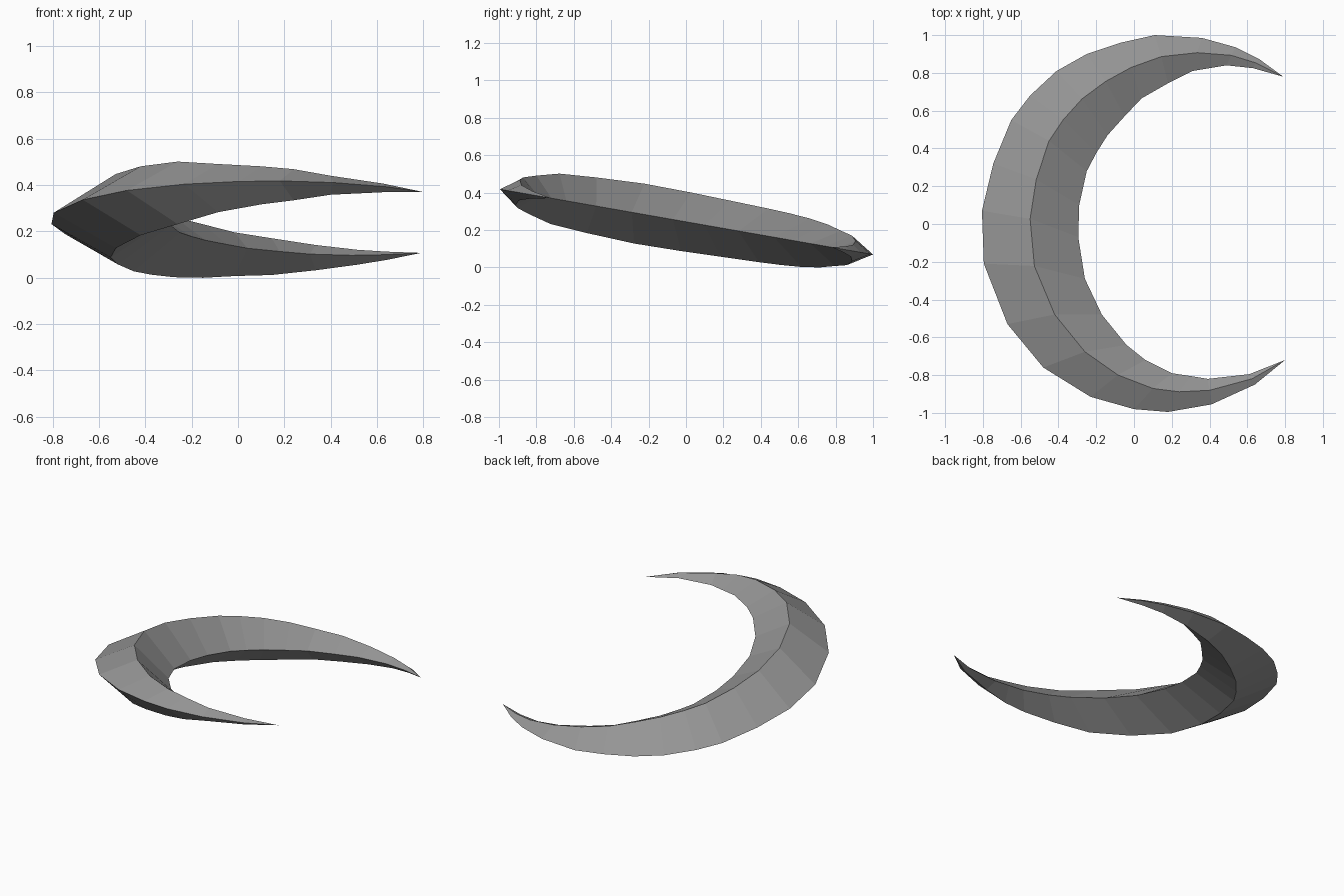
import bpy
import bmesh
from mathutils import Matrix, Vector

default_cube = bpy.data.objects.get("Cube")
if default_cube:
    bpy.data.objects.remove(default_cube, do_unlink=True)

# Plan outline of the blade, running from the back tip to the front tip
BACK_TIP, FRONT_TIP = (.79, .78), (.8, -.72)
OUTER = [(.66, .875), (.54, .935), (.36, .985), (.11, 1), (-.07, .96),
         (-.25, .9), (-.41, .81), (-.55, .68), (-.65, .55), (-.745, .32),
         (-.805, .07), (-.795, -.21), (-.67, -.53), (-.48, -.76),
         (-.23, -.915), (0, -.98), (.18, -.995), (.41, -.955), (.64, -.85)]
INNER = [(.63, .825), (.49, .84), (.31, .81), (.18, .745), (.04, .665),
         (-.05, .57), (-.14, .47), (-.2, .375), (-.25, .28), (-.29, .1),
         (-.295, -.07), (-.26, -.29), (-.17, -.48), (-.04, -.64),
         (.06, -.72), (.2, -.79), (.3, -.805), (.39, -.82), (.61, -.795)]
MID_HEIGHT = .243
SLOPE = -.175          # the blade leans down towards the back
RIDGE_RATIO = .3       # ridge height compared with blade width
normal = Vector((0, -SLOPE, 1)).normalized()


def on_plane(point):
    """Lift a plan point onto the leaning centre plane."""
    x, y = point
    return Vector((x, y, MID_HEIGHT + SLOPE * y))


def make_material(name, colour):
    material = bpy.data.materials.new(name)
    material.use_nodes = True
    material.diffuse_color = colour
    shader = next(n for n in material.node_tree.nodes if n.type == 'BSDF_PRINCIPLED')
    shader.inputs["Base Color"].default_value = colour
    return material


# Diamond cross-sections: outer edge, top ridge, inner edge, bottom ridge
bm = bmesh.new()
rings = []
for outer_point, inner_point in zip(OUTER, INNER):
    outer, inner = on_plane(outer_point), on_plane(inner_point)
    middle = (outer + inner) / 2
    rise = normal * (outer - inner).length * RIDGE_RATIO
    section = (outer, middle + rise, inner, middle - rise)
    rings.append([bm.verts.new(corner) for corner in section])

# Skin between neighbouring sections
for ring, following in zip(rings, rings[1:]):
    for i in range(4):
        j = (i + 1) % 4
        bm.faces.new((ring[i], ring[j], following[j], following[i]))

# Close both ends to sharp points
for tip_point, ring in ((BACK_TIP, rings[0]), (FRONT_TIP, rings[-1])):
    tip = bm.verts.new(on_plane(tip_point))
    for i in range(4):
        bm.faces.new((tip, ring[i], ring[(i + 1) % 4]))

bmesh.ops.recalc_face_normals(bm, faces=bm.faces[:])

# Rest the lowest corner on the ground
lowest = min(v.co.z for v in bm.verts)
bmesh.ops.transform(bm, matrix=Matrix.Translation((0, 0, -lowest)), verts=bm.verts[:])

mesh = bpy.data.meshes.new("crescent_blade")
bm.to_mesh(mesh)
bm.free()
mesh.materials.append(make_material("plain grey", (.3, .3, .3, 1)))
blade = bpy.data.objects.new("crescent_blade", mesh)
bpy.context.collection.objects.link(blade)
